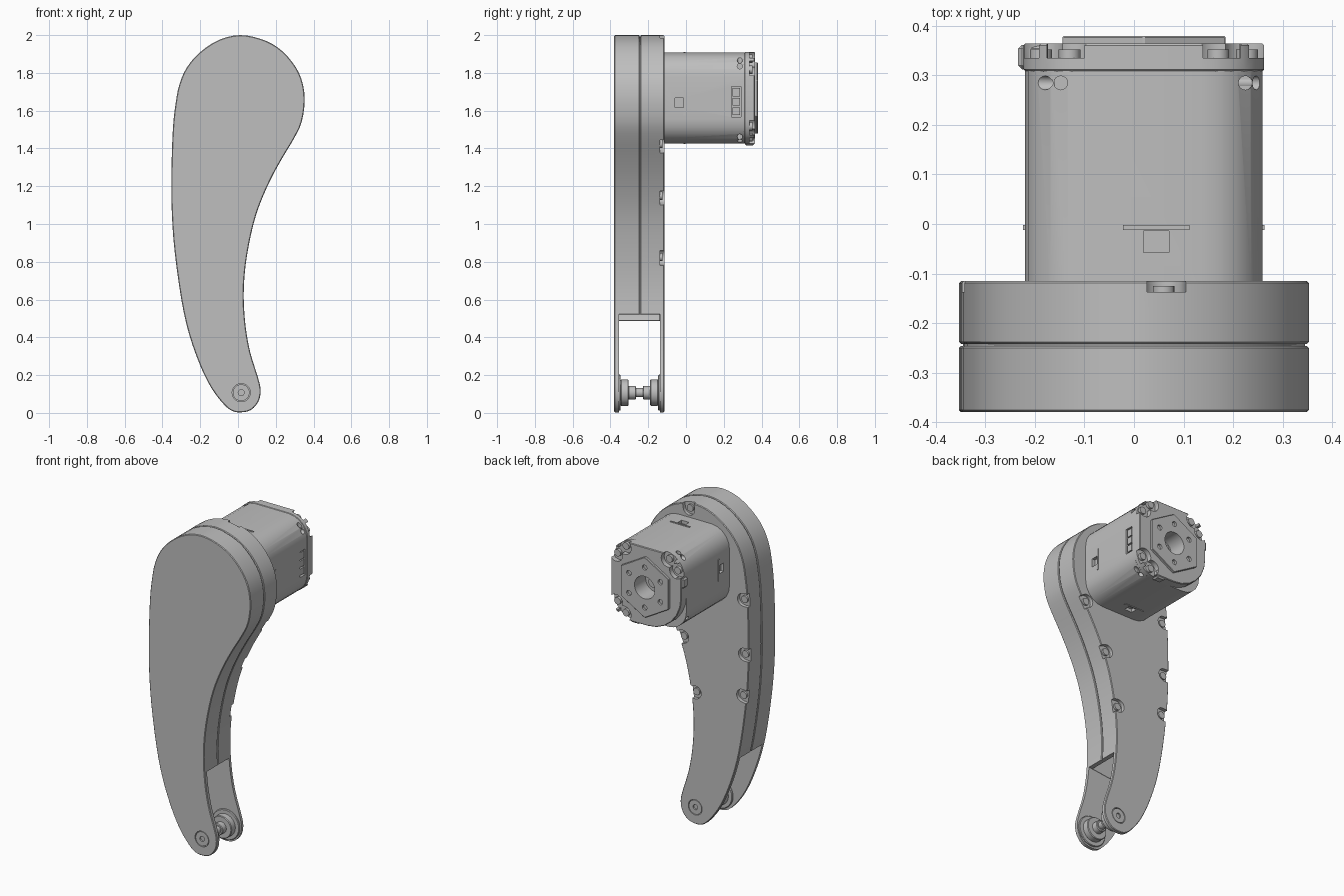
import bpy, bmesh
from math import sin, cos, pi, radians
from mathutils import Vector, Matrix

if "Cube" in bpy.data.objects:
    bpy.data.objects.remove(bpy.data.objects["Cube"])

grey = bpy.data.materials.new("plain grey")
grey.use_nodes = True
grey.diffuse_color = (0.52, 0.52, 0.52, 1)
grey.node_tree.nodes["Principled BSDF"].inputs["Base Color"].default_value = (0.52, 0.52, 0.52, 1)


def finish(bm, name):
    bmesh.ops.recalc_face_normals(bm, faces=bm.faces)
    mesh = bpy.data.meshes.new(name)
    bm.to_mesh(mesh)
    bm.free()
    mesh.materials.append(grey)
    ob = bpy.data.objects.new(name, mesh)
    bpy.context.collection.objects.link(ob)
    return ob


def prisms(name, *parts):
    """One object from (x/z outline, y0, y1) extrusions."""
    bm = bmesh.new()
    for pts, y0, y1 in parts:
        face = bm.faces.new([bm.verts.new((x, y0, z)) for x, z in pts])
        geo = bmesh.ops.extrude_face_region(bm, geom=[face])["geom"]
        bmesh.ops.translate(bm, vec=(0, y1 - y0, 0),
                            verts=[v for v in geo if isinstance(v, bmesh.types.BMVert)])
    return finish(bm, name)


def circle(x, z, r, n=32, start=0.0):
    return [(x + r * cos(start + 2 * pi * i / n), z + r * sin(start + 2 * pi * i / n)) for i in range(n)]


def open_slot(x, z, r, degrees, reach=0.1, n=12):
    """Half circle that runs straight out in the given direction."""
    a = radians(degrees)
    pts = [(x + r * cos(a + pi / 2 + pi * i / n), z + r * sin(a + pi / 2 + pi * i / n)) for i in range(n + 1)]
    return pts + [(px + reach * cos(a), pz + reach * sin(a)) for px, pz in (pts[-1], pts[0])]


def rect(x0, x1, z0, z1):
    return [(x0, z0), (x1, z0), (x1, z1), (x0, z1)]


def activate(ob):
    bpy.ops.object.select_all(action='DESELECT')
    ob.select_set(True)
    bpy.context.view_layer.objects.active = ob


def smooth(ob):
    activate(ob)
    bpy.ops.object.shade_smooth_by_angle(angle=radians(25))


def bevel(ob, width):
    activate(ob)
    mod = ob.modifiers.new("edge", 'BEVEL')
    mod.width, mod.segments = width, 1
    mod.limit_method, mod.angle_limit = 'ANGLE', radians(50)
    bpy.ops.object.modifier_apply(modifier=mod.name)


def cut(cutter, *targets):
    for ob in targets:
        activate(ob)
        mod = ob.modifiers.new("cut", 'BOOLEAN')
        mod.operation, mod.solver, mod.object = 'DIFFERENCE', 'EXACT', cutter
        bpy.ops.object.modifier_apply(modifier=mod.name)
    bpy.data.objects.remove(cutter)


def spline(pts, steps=3):
    """Closed smooth curve through the points."""
    out, n = [], len(pts)
    for i in range(n):
        a, b, c, d = (Vector(pts[(i + k) % n]) for k in (-1, 0, 1, 2))
        for s in range(steps):
            t = s / steps
            p = 0.5 * (2 * b + (c - a) * t + (2 * a - 5 * b + 4 * c - d) * t ** 2
                       + (3 * b - a - 3 * c + d) * t ** 3)
            out.append((p.x, p.y))
    return out


def inset(pts, d):
    """Move a clockwise outline inwards by d."""
    out = []
    for i, p in enumerate(pts):
        t = (Vector(pts[(i + 1) % len(pts)]) - Vector(pts[i - 1])).normalized()
        out.append((p[0] + t.y * d, p[1] - t.x * d))
    return out


# Leg shell outline, clockwise from the top
outline = spline([
    (0.01, 2.0), (0.12, 1.98), (0.21, 1.935), (0.285, 1.86), (0.335, 1.77), (0.353, 1.66),
    (0.337, 1.54), (0.295, 1.45), (0.235, 1.35), (0.17, 1.23), (0.11, 1.09), (0.07, 0.95),
    (0.04, 0.78), (0.03, 0.62), (0.04, 0.46), (0.065, 0.32), (0.105, 0.19), (0.12, 0.12),
    (0.108, 0.06), (0.068, 0.015), (0.015, 0.003), (-0.03, 0.01), (-0.075, 0.045),
    (-0.14, 0.13), (-0.20, 0.25), (-0.26, 0.42), (-0.30, 0.60), (-0.335, 0.85),
    (-0.35, 1.05), (-0.353, 1.25), (-0.345, 1.5), (-0.33, 1.64), (-0.31, 1.74),
    (-0.27, 1.83), (-0.20, 1.91), (-0.10, 1.975)])
AX, AZ = 0.017, 0.107

# Two hollow half shells, open at the bottom where the fork begins
front_shell = prisms("front_shell", (outline, -0.38, -0.246))
back_shell = prisms("back_shell", (outline, -0.242, -0.115))
seam_core = prisms("seam_core", (inset(outline, 0.008), -0.26, -0.23))
for shell in (front_shell, back_shell):
    bevel(shell, 0.004)
shells = (front_shell, back_shell, seam_core)
cut(prisms("cavity_cutter", (inset(outline, 0.025), -0.354, -0.141)), *shells)
cut(prisms("fork_cutter", ([(-0.6, -0.2), (0.6, -0.2), (0.6, 0.525), (0.05, 0.525),
                            (-0.28, 0.485), (-0.6, 0.485)], -0.356, -0.137)), *shells)

# Screw pockets open to the rim of the back shell: x, z, outward direction
pockets = [(0.248, 1.425, -30), (0.102, 1.15, -22), (0.016, 0.825, -8), (-0.315, 1.49, 178),
           (-0.322, 1.15, 180), (-0.309, 0.89, 187), (0.06, 1.96, 80)]
cut(prisms("pocket_cutter", *[(open_slot(x, z, 0.04, a), -0.137, 0) for x, z, a in pockets]), back_shell)
smooth(prisms("shell_screws", *[(circle(x, z, 0.022, 16), -0.139, -0.125) for x, z, a in pockets]))

# Hinge holes with flush pin heads
cut(prisms("front_hinge_cutter", (circle(AX, AZ, 0.048), -0.5, -0.37)), front_shell)
cut(prisms("back_hinge_cutter", (circle(AX, AZ, 0.048), -0.125, 0)), back_shell)
for name, y0, y1, c0, c1 in (("front_pin_head", -0.379, -0.36, -0.5, -0.37),
                             ("back_pin_head", -0.135, -0.116, -0.125, 0)):
    head = prisms(name, (circle(AX, AZ, 0.044), y0, y1))
    cut(prisms("head_cutter", (circle(AX, AZ, 0.016, 16), c0, c1)), head)
    smooth(head)
for part in shells:
    smooth(part)

# Stepped hinge bosses, mirrored about the middle of the fork, and the pin
MID = -0.2465
for name, s in (("front_boss", -1), ("back_boss", 1)):
    for i, (r, a, b) in enumerate(((0.095, 0.112, 0.099), (0.07, 0.1, 0.057), (0.036, 0.06, 0.018))):
        step = prisms(f"{name}_{i + 1}", (circle(AX, AZ, r, 40), MID + s * a, MID + s * b))
        bevel(step, 0.004)
        smooth(step)
smooth(prisms("hinge_pin", (circle(AX, AZ, 0.024), MID - 0.1, MID + 0.1)))

# Motor housing: a square with broad rounded corners
MX, MZ, H = 0.02, 1.667, 0.24


def corner_square(h, radii, n):
    """Square whose corners are rounded in n steps, from +x+z counterclockwise."""
    pts = []
    for i, r in enumerate(radii):
        sx, sz = ((1, 1), (-1, 1), (-1, -1), (1, -1))[i]
        for k in range(n + 1):
            a = (i + k / n) * pi / 2
            pts.append((MX + sx * (h - r) + r * cos(a), MZ + sz * (h - r) + r * sin(a)))
    return pts


housing = prisms("motor_housing", (corner_square(H, [0.125] * 4, 5), -0.13, 0.31))


def side_matrix(turn, along, y, depth):
    """Place on one motor side; turn 0 is the top, then clockwise from the front."""
    return (Matrix.Translation((MX, 0, MZ)) @ Matrix.Rotation(turn * pi / 2, 4, 'Y')
            @ Matrix.Translation((along, y, H + depth)))


def side_box(bm, turn, along, across, y0, y1, depth0, depth1):
    bmesh.ops.create_cube(bm, size=1, matrix=side_matrix(turn, along, (y0 + y1) / 2, (depth0 + depth1) / 2)
                          @ Matrix.Diagonal((across, y1 - y0, depth1 - depth0, 1)))


# Recessed slots, tabs and corner screw holes on the motor sides
slots, tabs, holes = bmesh.new(), bmesh.new(), bmesh.new()
for turn in range(4):
    side_box(slots, turn, 0.025, 0.052, -0.058, -0.014, -0.02, 0.02)
    side_box(tabs, turn, 0.025, 0.135, -0.012, -0.002, -0.01, 0.004)
    for along in (-0.168, 0.205):
        bmesh.ops.create_cone(holes, cap_ends=True, segments=16, radius1=0.014, radius2=0.014,
                              depth=0.08, matrix=side_matrix(turn, along, 0.285, -0.02))
side_box(slots, 1, 0.02, 0.16, 0.24, 0.292, -0.02, 0.02)
cut(finish(slots, "slot_cutter"), housing)
cut(finish(holes, "hole_cutter"), housing)
finish(tabs, "motor_tabs")

# Cable sockets in the slot on the +x side
sockets = bmesh.new()
for along, size in ((-0.03, 0.045), (0.02, 0.04), (0.07, 0.04)):
    side_box(sockets, 1, along, size, 0.247, 0.285, -0.025, -0.003)
finish(sockets, "cable_sockets")

# Motor end flange: three cut corners with counterbores and one round corner
flange = prisms("motor_flange", (corner_square(0.243, [0.13, 0.13, 0.235, 0.13], 6), 0.308, 0.365))
bevel(flange, 0.004)
for a, b in ((0.15, 0.208), (0.208, 0.15)):
    corners = [(MX + sx * a, MZ + sz * b) for sx, sz in ((1, 1), (-1, 1), (1, -1))]
    cut(prisms("counterbore_cutter", *[(circle(x, z, 0.046, 24), 0.335, 0.5) for x, z in corners]), flange)
    smooth(prisms("flange_screws", *[(circle(x, z, 0.022, 16), 0.33, 0.352) for x, z in corners]))
for name, pts in (("side_ear", rect(MX - 0.254, MX - 0.2, MZ + 0.05, MZ + 0.11)),
                  ("lower_ear", rect(MX + 0.05, MX + 0.11, MZ - 0.252, MZ - 0.2))):
    bevel(prisms(name, (pts, 0.312, 0.362)), 0.008)

# Hexagonal output plate with centre bore and bolt ring
plate = prisms("output_plate", (circle(MX, MZ, 0.19, 6, pi / 2), 0.355, 0.38))
bevel(plate, 0.003)
cut(prisms("bore_cutter", (circle(MX, MZ, 0.07, 40), 0.27, 0.5)), plate, flange, housing)
bolts = [circle(x, z, 0.016, 16) for x, z in circle(MX, MZ, 0.125, 6, pi / 2)]
cut(prisms("bolt_cutter", *[(b, 0.366, 0.5) for b in bolts]), plate)
for part in (plate, flange, housing):
    smooth(part)
smooth(prisms("rotor_hub", (circle(MX, MZ, 0.03), 0.26, 0.3)))
